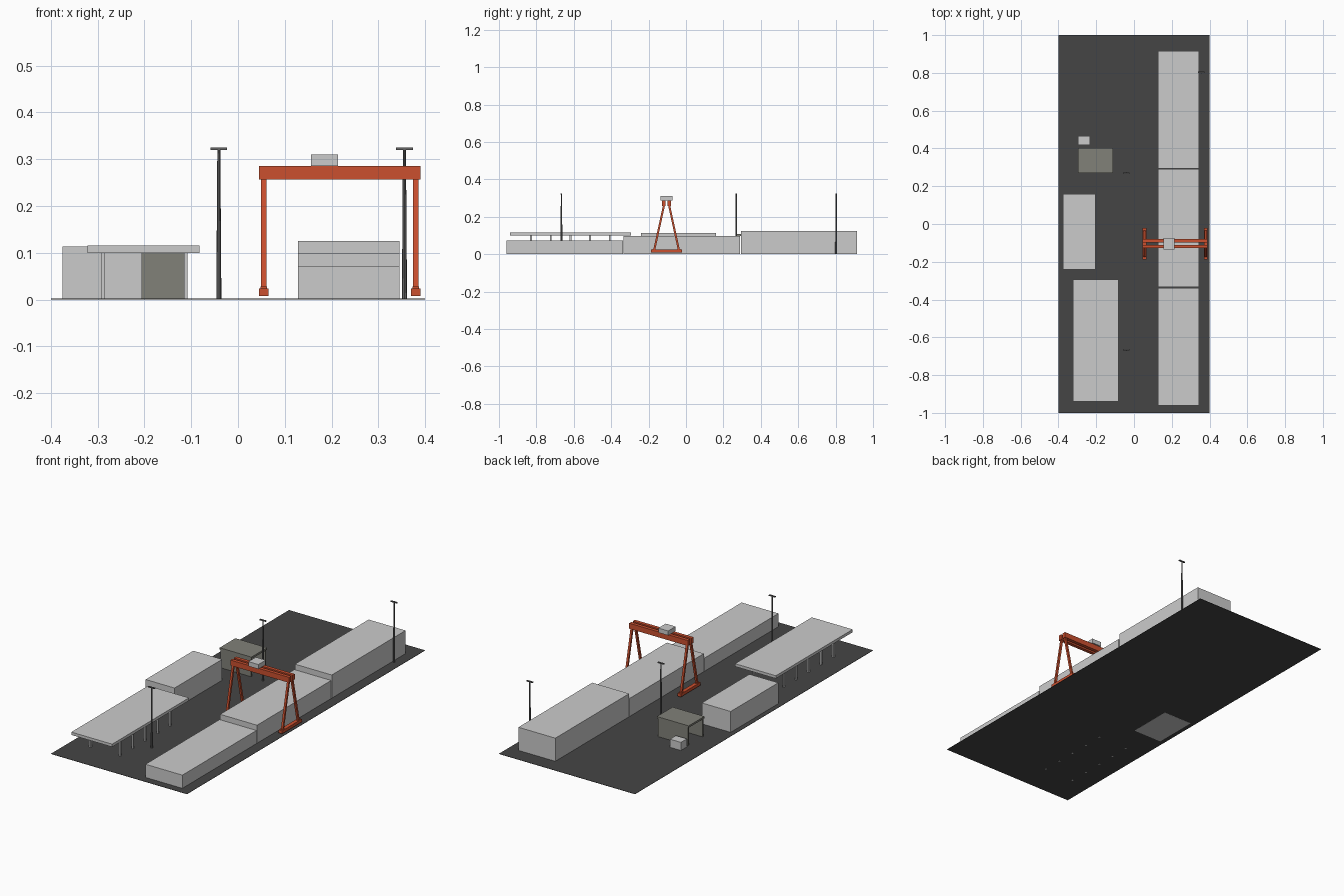
import bpy, bmesh
from mathutils import Vector

cube = bpy.data.objects.get("Cube")
if cube:
    bpy.data.objects.remove(cube, do_unlink=True)


def material(name, colour):
    m = bpy.data.materials.new(name)
    m.use_nodes = True
    rgba = (*colour, 1)
    m.diffuse_color = rgba
    bsdf = m.node_tree.nodes["Principled BSDF"]
    bsdf.inputs["Base Color"].default_value = rgba
    bsdf.inputs["Roughness"].default_value = 0.8
    return m


PALE = material("pale grey", (0.6, 0.6, 0.6))
ASPHALT = material("asphalt", (0.06, 0.06, 0.06))
SHED = material("olive grey", (0.22, 0.22, 0.19))
ORANGE = material("crane orange", (0.6, 0.08, 0.028))
STEEL = material("dark steel", (0.13, 0.13, 0.13))


def finish(name, bm, mat):
    bmesh.ops.recalc_face_normals(bm, faces=bm.faces)
    mesh = bpy.data.meshes.new(name)
    bm.to_mesh(mesh)
    bm.free()
    mesh.materials.append(mat)
    obj = bpy.data.objects.new(name, mesh)
    bpy.context.collection.objects.link(obj)
    return obj


def box(name, mat, xs, ys, zs):
    """Box between the low and high limits on each axis."""
    bm = bmesh.new()
    bmesh.ops.create_cube(bm, size=1)
    for v in bm.verts:
        v.co = Vector([lim[0] if c < 0 else lim[1] for c, lim in zip(v.co, (xs, ys, zs))])
    return finish(name, bm, mat)


def around(c, half):
    return (c - half, c + half)


FLOOR = 0.002

# Ground slab
box("ground", ASPHALT, (-0.4, 0.4), (-1, 1), (0.0005, FLOOR))

# Row of storage halls, rising towards the back
for name, ys, top in (("front_hall", (-0.96, -0.338), 0.072),
                      ("middle_hall", (-0.333, 0.29), 0.098),
                      ("rear_hall", (0.295, 0.915), 0.125)):
    box(name, PALE, (0.128, 0.345), ys, (FLOOR, top))

# Office block with its footing
box("office", PALE, (-0.375, -0.205), (-0.24, 0.16), (FLOOR, 0.113))
box("office_footing", PALE, (-0.375, -0.205), (-0.24, 0), (0, FLOOR))

# Open canopy on two rows of posts
box("canopy_roof", PALE, (-0.322, -0.082), (-0.94, -0.295), (0.1, 0.115))
for x in (-0.288, -0.112):
    for i in range(5):
        y = -0.618 + (i - 2) * 0.105
        box("canopy_post", PALE, around(x, 0.004), around(y, 0.005), (0, 0.1))

# Drive-through shed, open at both ends, with a small cabinet behind it
box("shed_roof", SHED, (-0.297, -0.11), (0.27, 0.402), (0.098, 0.108))
for ys in ((0.272, 0.28), (0.392, 0.4)):
    box("shed_wall", SHED, (-0.293, -0.114), ys, (FLOOR, 0.098))
box("cabinet", PALE, (-0.297, -0.233), (0.417, 0.467), (FLOOR, 0.045))


# Gantry crane
CRANE_Y = -0.104


def leg(x, side):
    """Sloping leg from the rail beam up to one girder."""
    bm = bmesh.new()
    bmesh.ops.create_cube(bm, size=1)
    for v in bm.verts:
        high = v.co.z > 0
        spread = 0.014 if high else 0.066
        v.co = (x + v.co.x * 0.011,
                CRANE_Y + side * spread + v.co.y * 0.011,
                0.26 if high else 0.022)
    finish("crane_leg", bm, ORANGE)


for side in (-1, 1):
    box("crane_girder", ORANGE, (0.045, 0.39), around(CRANE_Y + side * 0.015, 0.009),
        (0.257, 0.286))
for x in (0.055, 0.38):
    box("crane_rail_beam", ORANGE, around(x, 0.01), around(CRANE_Y, 0.083), (0.008, 0.024))
    for side in (-1, 1):
        leg(x, side)
        box("crane_foot", ORANGE, around(x, 0.007), around(CRANE_Y + side * 0.066, 0.009),
            (0.023, 0.028))
box("crane_trolley", PALE, (0.156, 0.214), around(CRANE_Y, 0.031), (0.286, 0.31))

# Lamp posts
for x, y in ((-0.041, -0.666), (-0.041, 0.269), (0.356, 0.803)):
    bm = bmesh.new()
    bmesh.ops.create_cone(bm, cap_ends=True, segments=8, radius1=0.0055,
                          radius2=0.0032, depth=0.32)
    bmesh.ops.translate(bm, verts=bm.verts, vec=(x, y, 0.161))
    finish("lamp_post", bm, STEEL)
    box("lamp_head", STEEL, around(x, 0.018), around(y, 0.004), (0.32, 0.325))
